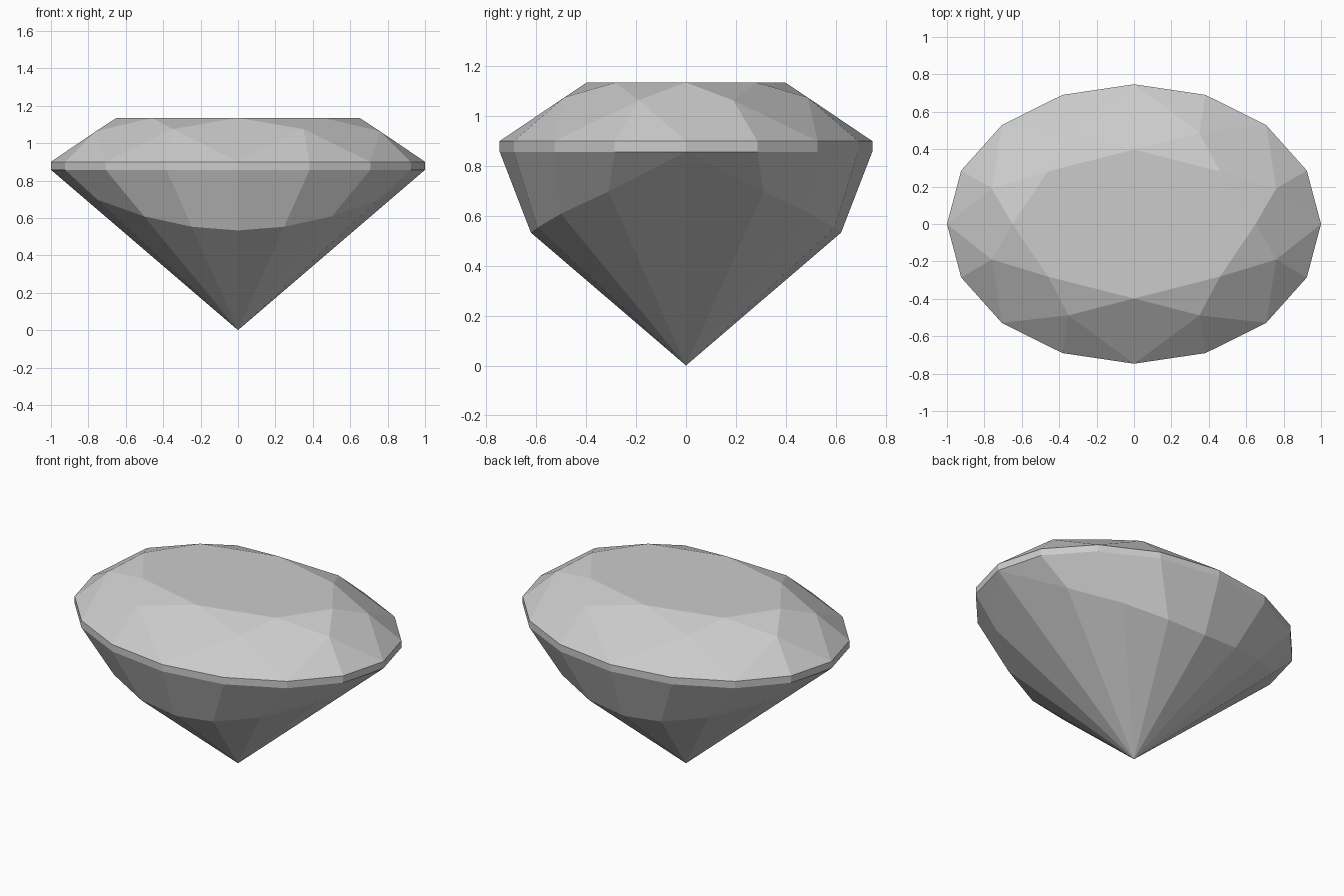
import bpy
import bmesh
import math
from mathutils import Vector

SIDES = 16
HALF_DEPTH = 0.747
GIRDLE_LOW, GIRDLE_TOP, TABLE_Z = 0.857, 0.9, 1.135
CENTRE = Vector((0, 0, 0.8))

cube = bpy.data.objects.get("Cube")
if cube:
    bpy.data.objects.remove(cube, do_unlink=True)

# Single pale grey stone colour
stone = bpy.data.materials.new("pale_grey_stone")
stone.use_nodes = True
GREY = (0.6, 0.6, 0.6, 1)
stone.diffuse_color = GREY
stone.node_tree.nodes["Principled BSDF"].inputs["Base Color"].default_value = GREY


def ring(rx, ry, z):
    """Points of a sixteen-step ellipse."""
    steps = [math.tau * i / SIDES for i in range(SIDES)]
    return [(rx * math.cos(a), ry * math.sin(a), z) for a in steps]


def mirrored(quarter):
    """Spread values for the first quarter over the whole ring."""
    half = quarter + quarter[-2::-1]
    return half + half[-2:0:-1]


def build(name, facets):
    """Flat-shaded object from facets, all facing outward."""
    bm = bmesh.new()
    for facet in facets:
        bm.faces.new([bm.verts.new(p) for p in facet])
    bmesh.ops.remove_doubles(bm, verts=bm.verts, dist=0.0005)
    bm.normal_update()
    for face in bm.faces:
        if face.normal.dot(face.calc_center_median() - CENTRE) < 0:
            face.normal_flip()
    mesh = bpy.data.meshes.new(name)
    bm.to_mesh(mesh)
    bm.free()
    mesh.materials.append(stone)
    obj = bpy.data.objects.new(name, mesh)
    bpy.context.collection.objects.link(obj)


low = ring(1, HALF_DEPTH, GIRDLE_LOW)
rim = ring(1, HALF_DEPTH, GIRDLE_TOP)
table = ring(0.65, 0.398, TABLE_Z)

# Break points between the crown's kites, on odd steps only
breaks = {}
for step, (x, y, z) in {1: (0.76, 0.19, 1.063), 3: (0.35, 0.488, 1.075)}.items():
    breaks[step] = (x, y, z)
    breaks[8 - step] = (-x, y, z)
    breaks[8 + step] = (-x, -y, z)
    breaks[SIDES - step] = (x, -y, z)

# Crown: table, kites, star facets and paired rim facets
crown = [table[::2]]
for i in range(0, SIDES, 2):
    j, k = i + 1, (i + 2) % SIDES
    crown.append([table[i], breaks[(i - 1) % SIDES], rim[i], breaks[j]])
    crown.append([table[i], breaks[j], table[k]])
    crown.append([breaks[j], rim[i], rim[j]])
    crown.append([breaks[j], rim[j], rim[k]])
build("crown", crown)

# Girdle: thin upright band
build("girdle", [[low[i - 1], low[i], rim[i], rim[i - 1]] for i in range(SIDES)])

# Pavilion: round cone whose front and back are trimmed to the oval girdle
reach = mirrored([1, 0.814, 0.71, 0.645, 0.622])
cone = [tuple(c * s for c in p) for p, s in zip(ring(1, 1, GIRDLE_LOW), reach)]
pavilion = []
for i in range(SIDES):
    a, b = i - 1, i
    pavilion.append([cone[a], cone[b], (0, 0, 0)])
    # The trim runs out to a point at each end of the oval
    trim = [low[a], low[b], cone[b], cone[a]]
    pavilion.append([p for n, p in enumerate(trim)
                     if n < 2 or (Vector(p) - Vector(trim[3 - n])).length > 0.001])
build("pavilion", pavilion)
